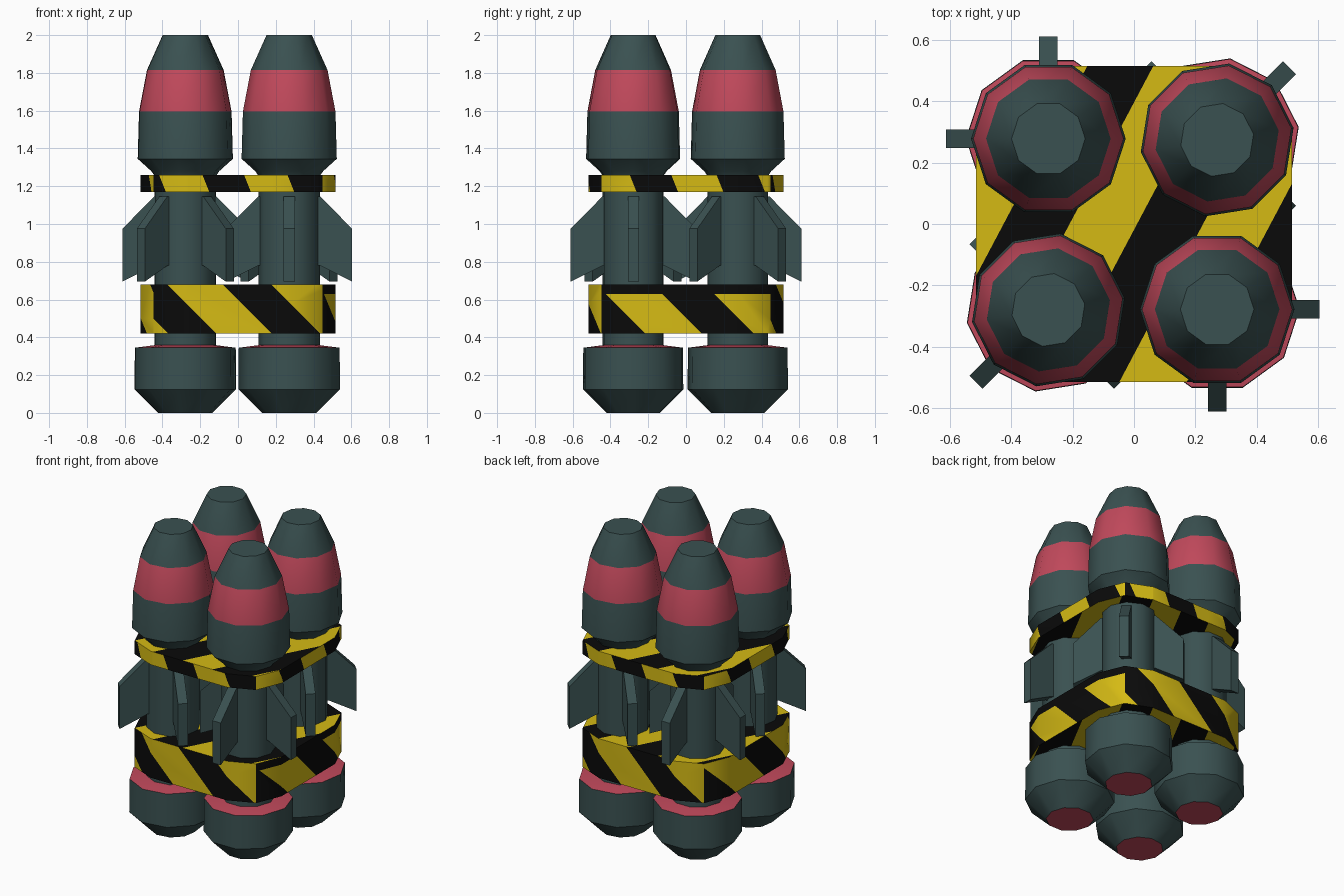
import bpy, bmesh, math
from mathutils import Vector

if "Cube" in bpy.data.objects:
    bpy.data.objects.remove(bpy.data.objects["Cube"])


def material(name, rgb):
    m = bpy.data.materials.new(name)
    m.diffuse_color = (*rgb, 1)
    m.use_nodes = True
    m.node_tree.nodes["Principled BSDF"].inputs["Base Color"].default_value = m.diffuse_color
    return m


GREY = material("dark_teal_grey", (0.042, 0.082, 0.082))
RED = material("rose_red", (0.53, 0.066, 0.105))
YELLOW = material("hazard_yellow", (0.66, 0.49, 0.007))
BLACK = material("hazard_black", (0.003, 0.003, 0.003))


def finish(bm, name, mats, smooth=None):
    me = bpy.data.meshes.new(name)
    bm.to_mesh(me)
    bm.free()
    for m in mats:
        me.materials.append(m)
    ob = bpy.data.objects.new(name, me)
    bpy.context.collection.objects.link(ob)
    if smooth:
        bpy.ops.object.select_all(action='DESELECT')
        ob.select_set(True)
        bpy.context.view_layer.objects.active = ob
        bpy.ops.object.shade_smooth_by_angle(angle=math.radians(smooth))
    return ob


def lathe(name, profile, centre, rot, red=lambda z, flat: False):
    """Ten-sided turned part; red(z, normal_z) chooses the red faces."""
    bm = bmesh.new()
    rings = []
    for r, z in profile:
        rings.append([bm.verts.new((centre[0] + r * math.cos(rot + i * math.pi / 5),
                                    centre[1] + r * math.sin(rot + i * math.pi / 5), z))
                      for i in range(10)])
    for a, b in zip(rings, rings[1:]):
        for i in range(10):
            j = (i + 1) % 10
            bm.faces.new((a[i], a[j], b[j], b[i]))
    bm.faces.new(rings[0][::-1])
    bm.faces.new(rings[-1])
    bm.normal_update()
    for f in bm.faces:
        f.material_index = int(red(f.calc_center_median().z, f.normal.z))
    return finish(bm, name, [GREY, RED], 40)


def fin(name, centre, angle):
    """Radial fin plate cut from a side outline (radius, height)."""
    outline = [(0.10, 1.145), (0.165, 1.145), (0.333, 0.975),
               (0.333, 0.695), (0.163, 0.78), (0.10, 0.78)]
    c, s = math.cos(angle), math.sin(angle)
    bm = bmesh.new()
    sides = []
    for t in (-0.03, 0.03):
        sides.append([bm.verts.new((centre[0] + r * c - t * s, centre[1] + r * s + t * c, z))
                      for r, z in outline])
    bm.faces.new(sides[0])
    bm.faces.new(sides[1][::-1])
    n = len(outline)
    for i in range(n):
        j = (i + 1) % n
        bm.faces.new((sides[0][j], sides[0][i], sides[1][i], sides[1][j]))
    bmesh.ops.recalc_face_normals(bm, faces=bm.faces)
    finish(bm, name, [GREY])


def group_of(n):
    """Which side of a band a face belongs to."""
    if abs(n.z) > 0.7:
        return 'flat'
    if abs(n.x) > abs(n.y):
        return 'right' if n.x > 0 else 'left'
    return 'back' if n.y > 0 else 'front'


def band(name, z0, z1, rules, cap=None):
    """Rounded square clamp with diagonal stripes cut into its faces."""
    bm = bmesh.new()
    pts = []
    for q in range(4):
        a = math.radians(45 + 90 * q)
        cx, cy = math.copysign(0.28, math.cos(a)), math.copysign(0.28, math.sin(a))
        for k in (-1, 0, 1):
            b = a + k * math.pi / 4
            pts.append((cx + 0.235 * math.cos(b), cy + 0.235 * math.sin(b)))
    face = bm.faces.new([bm.verts.new((x, y, z0)) for x, y in pts])
    top = bmesh.ops.extrude_face_region(bm, geom=[face], use_keep_orig=True)
    bmesh.ops.translate(bm, vec=(0, 0, z1 - z0),
                        verts=[v for v in top['geom'] if isinstance(v, bmesh.types.BMVert)])
    bmesh.ops.recalc_face_normals(bm, faces=bm.faces)

    def cut(group, co, no):
        bm.normal_update()
        fs = [f for f in bm.faces if group_of(f.normal) == group]
        geom = fs + list({e for f in fs for e in f.edges}) + list({v for f in fs for v in f.verts})
        bmesh.ops.bisect_plane(bm, geom=geom, dist=1e-5, plane_co=co, plane_no=no)

    for group, (d, start, period, width) in rules.items():
        d = Vector(d)
        for k in range(-5, 6):
            for u in (start + k * period, start + k * period + width):
                cut(group, d * (u / d.length_squared), d)
    if cap:
        cut('right', (0, 0, cap), (0, 0, 1))
    bm.normal_update()
    for f in bm.faces:
        g = group_of(f.normal)
        d, start, period, width = rules[g]
        p = f.calc_center_median()
        yellow = (Vector(d).dot(p) - start) % period < width
        if cap and g == 'right' and p.z > cap:
            yellow = False
        f.material_index = 0 if yellow else 1
    finish(bm, name, [YELLOW, BLACK], 50)


# four boosters, two of them turned by 45 degrees
for label, centre, turn in (("back_left", (-0.279, 0.278), 0), ("back_right", (0.271, 0.274), 45),
                            ("front_right", (0.271, -0.278), 0), ("front_left", (-0.279, -0.28), 45)):
    rot = math.radians(turn)
    lathe("tail_pod_" + label, [(0.143, 0), (0.269, 0.125), (0.267, 0.345), (0.15, 0.36)],
          centre, rot, lambda z, nz: abs(nz) > 0.9)
    lathe("body_tube_" + label, [(0.163, 0.34), (0.163, 1.27)], centre, rot)
    lathe("nose_" + label, [(0.163, 1.255), (0.18, 1.28), (0.252, 1.345), (0.245, 1.595),
                            (0.203, 1.815), (0.12, 2.0)],
          centre, rot, lambda z, nz: 1.6 < z < 1.8)
    for i in range(4):
        fin(f"fin_{label}_{i + 1}", centre, rot + i * math.pi / 2)

# hazard striped clamps holding the boosters together
FLAT = ((1, -0.53, 0), -0.21, 0.435, 0.22)
band("lower_clamp", 0.42, 0.68, {
    'front': ((1, 0, 1), 0.305, 0.55, 0.295), 'back': ((-1, 0, 1), 0.305, 0.55, 0.295),
    'right': ((0, 1, 1), 0.205, 0.575, 0.30), 'left': ((0, -1, 1), 0.205, 0.575, 0.30),
    'flat': FLAT}, cap=0.63)
band("upper_clamp", 1.17, 1.26, {
    'front': ((1, 0, 0.4), 0.536, 0.45, 0.23), 'back': ((-1, 0, 0.4), 0.536, 0.45, 0.23),
    'right': ((0, 1, 0.4), 0.426, 0.46, 0.24), 'left': ((0, -1, 0.4), 0.426, 0.46, 0.24),
    'flat': FLAT})
